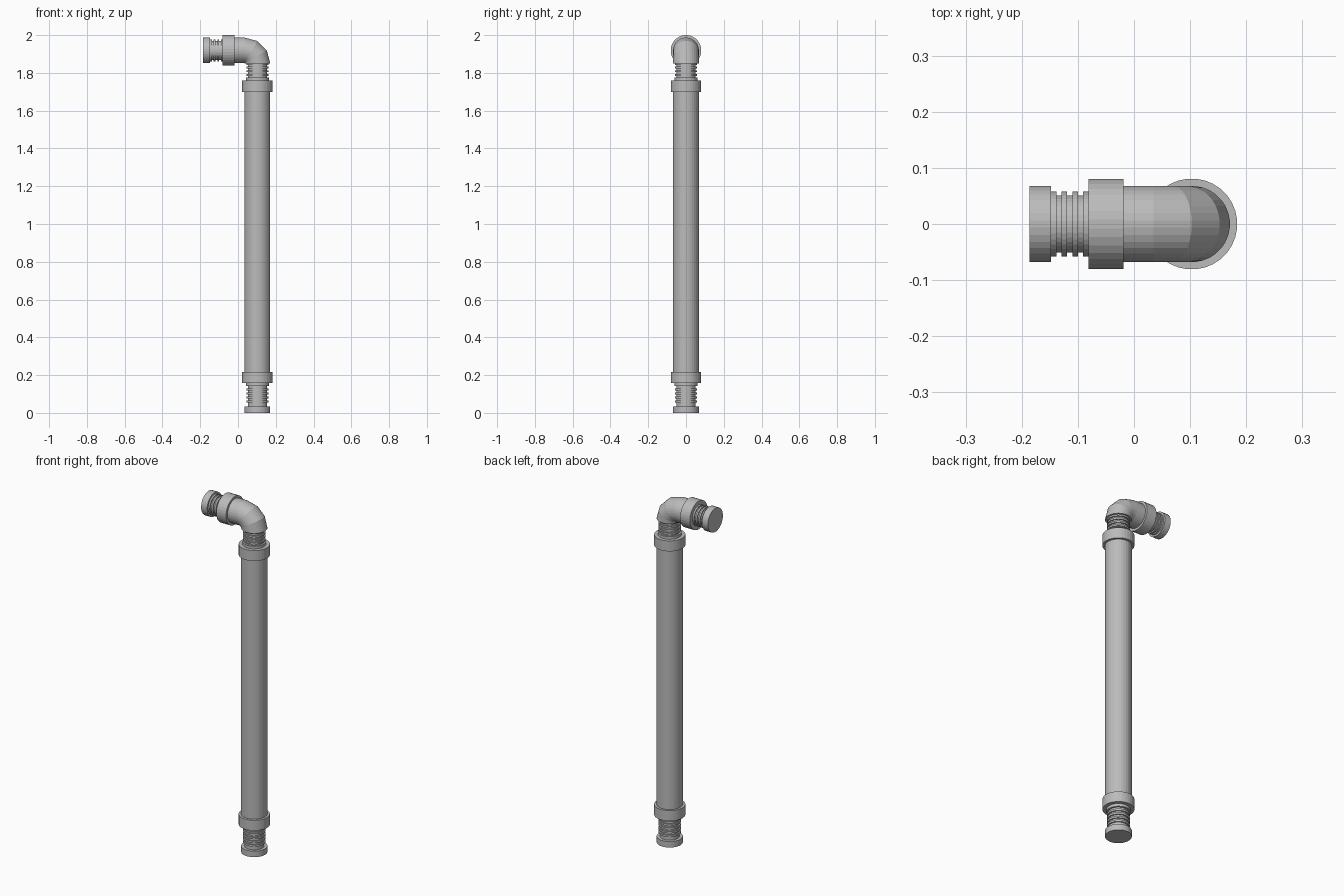
import bpy, bmesh, math
from mathutils import Vector

cube = bpy.data.objects.get("Cube")
if cube:
    bpy.data.objects.remove(cube)

SIDES = 32
AXIS_X, AXIS_Z = 0.103, 1.919     # upright pipe axis, sideways pipe axis
PIPE_R, COLLAR_R, RIB_R, GROOVE_R = 0.068, 0.081, 0.058, 0.051
UP, LEFTWARD = Vector((0, 0, 1)), Vector((-1, 0, 0))

grey = bpy.data.materials.new("pipe grey")
grey.use_nodes = True
grey.diffuse_color = (0.5, 0.5, 0.5, 1)
grey.node_tree.nodes["Principled BSDF"].inputs["Base Color"].default_value = (0.5, 0.5, 0.5, 1)


def tube(name, rings):
    """Skin a closed tube through rings of (centre, axis, radius)."""
    bm = bmesh.new()
    loops = []
    side = Vector((0, 1, 0))
    for centre, axis, radius in rings:
        across = side.cross(axis)
        loop = []
        for i in range(SIDES):
            a = 2 * math.pi * (i + 0.5) / SIDES
            loop.append(bm.verts.new(centre + radius * (math.cos(a) * across + math.sin(a) * side)))
        loops.append(loop)
    for low, high in zip(loops, loops[1:]):
        for i in range(SIDES):
            j = (i + 1) % SIDES
            bm.faces.new((low[i], low[j], high[j], high[i]))
    bm.faces.new(loops[0])
    bm.faces.new(loops[-1])
    bmesh.ops.recalc_face_normals(bm, faces=bm.faces)
    mesh = bpy.data.meshes.new(name)
    bm.to_mesh(mesh)
    bm.free()
    mesh.materials.append(grey)
    obj = bpy.data.objects.new(name, mesh)
    bpy.context.collection.objects.link(obj)


def upright(name, steps):
    """Stepped turning on the upright axis from (start, end, radius) steps."""
    base = Vector((AXIS_X, 0, 0))
    tube(name, [(base + UP * t, UP, r) for a, b, r in steps for t in (a, b)])


def sideways(name, steps):
    """Stepped turning on the sideways axis, measured along -x."""
    base = Vector((0, 0, AXIS_Z))
    tube(name, [(base + LEFTWARD * t, LEFTWARD, r) for a, b, r in steps for t in (a, b)])


def ribs(start, end, count):
    """Alternating ridges and grooves, with a ridge at each end."""
    width = (end - start) / (2 * count - 1)
    return [(start + i * width, start + (i + 1) * width, GROOVE_R if i % 2 else RIB_R)
            for i in range(2 * count - 1)]


# Upright run
upright("bottom_cap", [(0, 0.034, PIPE_R)])
upright("bottom_ribbed_neck", [(0.034, 0.055, GROOVE_R)] + ribs(0.055, 0.13, 4)
        + [(0.13, 0.142, GROOVE_R), (0.142, 0.158, 0.061)])
upright("bottom_collar", [(0.158, 0.217, COLLAR_R)])
upright("main_pipe", [(0.217, 1.70, PIPE_R)])
upright("top_collar", [(1.70, 1.76, COLLAR_R)])
upright("top_ribbed_neck", [(1.76, 1.775, 0.061), (1.775, 1.784, GROOVE_R)]
        + ribs(1.784, 1.852, 4))

# Elbow: three bend segments, then a straight stub
bend = Vector((0.035, 0, 1.851))
elbow = []
for k in range(4):
    a = math.radians(30 * k)
    out = Vector((math.cos(a), 0, math.sin(a)))
    elbow.append((bend + out * PIPE_R, Vector((-math.sin(a), 0, math.cos(a))), PIPE_R))
elbow.append((Vector((-0.019, 0, AXIS_Z)), LEFTWARD, PIPE_R))
tube("elbow", elbow)

# Sideways outlet
sideways("outlet_collar", [(0.019, 0.081, COLLAR_R)])
sideways("outlet_ribbed_neck", ribs(0.081, 0.148, 4))
sideways("outlet_cap", [(0.148, 0.186, PIPE_R)])
